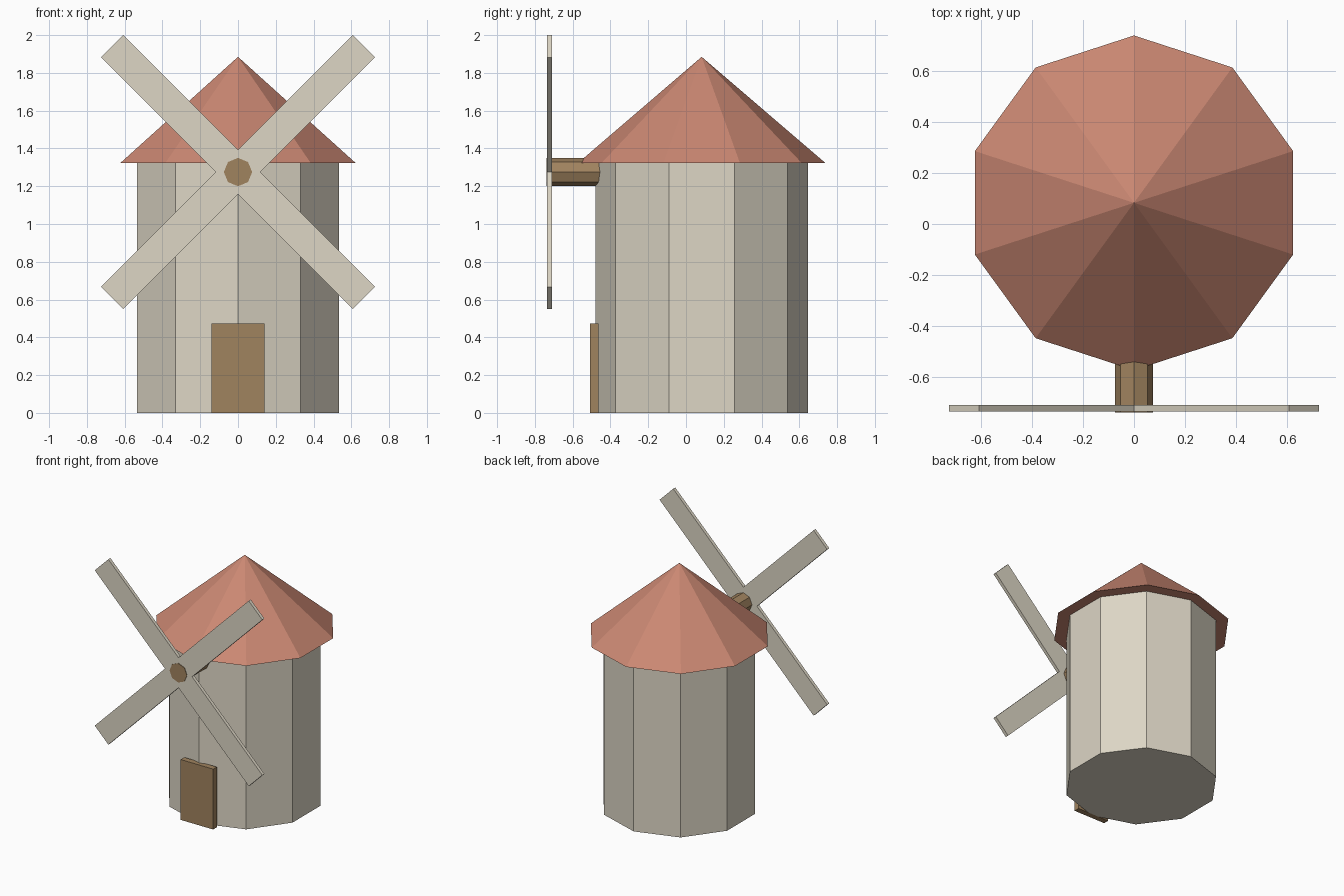
import bpy, bmesh, math
from mathutils import Matrix

if "Cube" in bpy.data.objects:
    bpy.data.objects.remove(bpy.data.objects["Cube"])

TOWER_Y = 0.083      # tower axis
HUB_Z = 1.275        # sail axis height


def srgb(r, g, b):
    lin = lambda c: c / 12.92 if c <= 0.04045 else ((c + 0.055) / 1.055) ** 2.4
    return tuple(lin(c / 255) for c in (r, g, b)) + (1.0,)


def material(name, color):
    m = bpy.data.materials.new(name)
    m.diffuse_color = color
    m.use_nodes = True
    m.node_tree.nodes["Principled BSDF"].inputs["Base Color"].default_value = m.diffuse_color
    return m


cream = material("cream plaster", srgb(221, 214, 197))
red = material("terracotta", srgb(203, 136, 115))
wood = material("brown wood", srgb(160, 131, 95))


def add_object(name, bm, mat):
    bmesh.ops.recalc_face_normals(bm, faces=bm.faces[:])
    me = bpy.data.meshes.new(name)
    bm.to_mesh(me)
    bm.free()
    me.materials.append(mat)
    ob = bpy.data.objects.new(name, me)
    bpy.context.collection.objects.link(ob)
    return ob


def prism(name, outline, start, end, mat, axis="Z"):
    """Extrude a 2D outline along Z or Y."""
    bm = bmesh.new()
    place = (lambda a, b, t: (a, b, t)) if axis == "Z" else (lambda a, b, t: (a, t, b))
    face = bm.faces.new([bm.verts.new(place(a, b, start)) for a, b in outline])
    ext = bmesh.ops.extrude_face_region(bm, geom=[face])
    for v in ext["geom"]:
        if isinstance(v, bmesh.types.BMVert):
            v.co = place(v.co.x, v.co.y if axis == "Z" else v.co.z, end)
    return add_object(name, bm, mat)


def ring(n, r, ca, cb):
    return [(ca + r * math.sin(2 * math.pi * i / n), cb + r * math.cos(2 * math.pi * i / n))
            for i in range(n)]


# Ten-sided tower
prism("tower", ring(10, 0.563, 0, TOWER_Y), 0, 1.322, cream)

# Overhanging conical roof
bm = bmesh.new()
bmesh.ops.create_cone(bm, cap_ends=True, segments=10, radius1=0.656, radius2=0, depth=0.563,
                      matrix=Matrix.Translation((0, TOWER_Y, 1.322 + 0.563 / 2)))
bmesh.ops.remove_doubles(bm, verts=bm.verts[:], dist=1e-4)
add_object("roof", bm, red)

# Door slab
prism("door", [(-0.141, 0), (0.141, 0), (0.141, 0.472), (-0.141, 0.472)], -0.508, -0.463, wood, "Y")

# Eight-sided axle
prism("axle", ring(8, 0.075, 0, HUB_Z), -0.739, -0.40, wood, "Y")

# Four sails as one diagonal cross
HALF, REACH = 0.083, 0.942
cross = []
for k in range(4):
    a = math.radians(45 + 90 * k)
    for u, v in ((REACH, -HALF), (REACH, HALF), (HALF, HALF)):
        cross.append((u * math.cos(a) - v * math.sin(a),
                      HUB_Z + u * math.sin(a) + v * math.cos(a)))
prism("sails", cross, -0.735, -0.709, cream, "Y")
